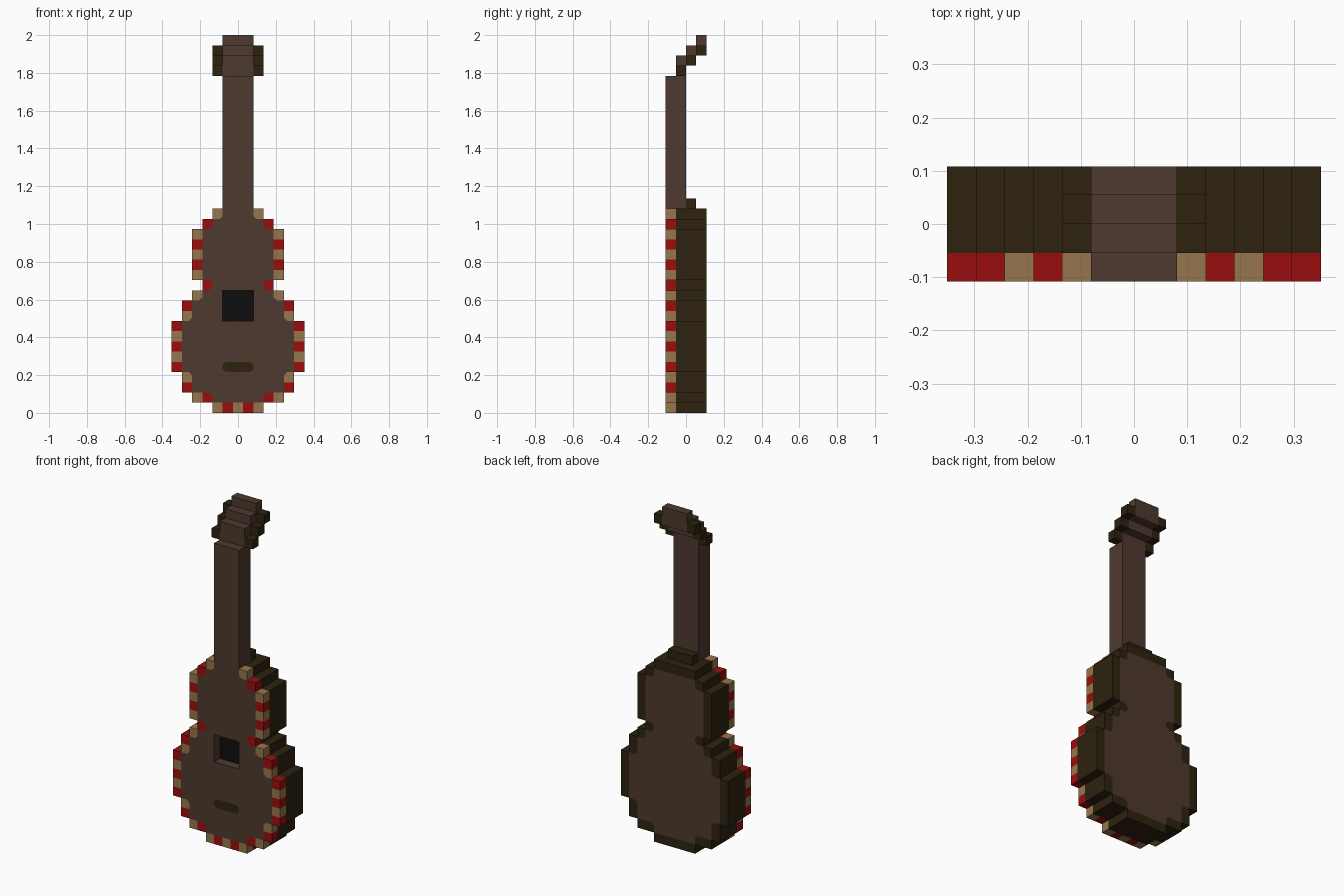
import bpy

if "Cube" in bpy.data.objects:
    bpy.data.objects.remove(bpy.data.objects["Cube"], do_unlink=True)

U = 2 / 37          # one block
CUT = 0.3           # corner cut on painted shapes, in blocks


def lin(c):
    c /= 255
    return c / 12.92 if c < 0.04045 else ((c + 0.055) / 1.055) ** 2.4


def material(name, rgb):
    m = bpy.data.materials.new(name)
    m.use_nodes = True
    col = (*[lin(c) for c in rgb], 1)
    m.diffuse_color = col
    bsdf = next(n for n in m.node_tree.nodes if n.type == 'BSDF_PRINCIPLED')
    bsdf.inputs["Base Color"].default_value = col
    bsdf.inputs["Roughness"].default_value = 0.9
    return m


BROWN, DARK, RED, TAN, BLACK = range(5)
MATS = [material("brown wood", (78, 58, 47)),
        material("dark wood", (45, 34, 15)),
        material("red inlay", (154, 13, 14)),
        material("tan inlay", (150, 118, 76)),
        material("sound hole black", (13, 13, 14))]


def add_object(name, verts, faces, colours):
    me = bpy.data.meshes.new(name)
    me.from_pydata([(x * U, (y - 2) * U, z * U) for x, y, z in verts], [], faces)
    for m in MATS:
        me.materials.append(m)
    for p, c in zip(me.polygons, colours):
        p.material_index = c
    ob = bpy.data.objects.new(name, me)
    bpy.context.collection.objects.link(ob)
    return ob


def box(name, x, y, z, colour):
    """Box from block ranges (x centred on 0, y counted from the front)."""
    verts = [(a, b, c) for a in x for b in y for c in z]
    faces = [(0, 1, 3, 2), (4, 6, 7, 5), (0, 4, 5, 1),
             (2, 3, 7, 6), (0, 2, 6, 4), (1, 5, 7, 3)]
    return add_object(name, verts, faces, [colour] * 6)


def slab(name, cells, y0, y1, front, back, side):
    """Layer of blocks; front, back and side give the colour of a cell's faces."""
    verts, faces, cols = [], [], []

    def face(pts, colour):
        faces.append(tuple(range(len(verts), len(verts) + len(pts))))
        verts.extend(pts)
        cols.append(colour)

    def cap(cell, y, rule, flip):
        i, k = cell
        colour, poly = rule(cell), []
        for a, b in ((-1, -1), (1, -1), (1, 1), (-1, 1)):
            x, z = i + a / 2, k + 0.5 + b / 2
            near = [(i + a, k), (i, k + b), (i + a, k + b)]
            # painted corners that poke into the panel are cut off
            if colour != BROWN and all(n in cells and rule(n) == BROWN for n in near):
                pz, px = (x, y, z - b * CUT), (x - a * CUT, y, z)
                pair = [pz, px] if a * b > 0 else [px, pz]
                poly += pair
                tri = [pair[0], (x, y, z), pair[1]]
                face(tri[::-1] if flip else tri, BROWN)
            else:
                poly.append((x, y, z))
        face(poly[::-1] if flip else poly, colour)

    for cell in sorted(cells):
        i, k = cell
        cap(cell, y0, front, False)
        cap(cell, y1, back, True)
        l, r, b, t = i - 0.5, i + 0.5, k, k + 1
        for n, (xa, za), (xb, zb) in (((i, k - 1), (l, b), (r, b)), ((i + 1, k), (r, b), (r, t)),
                                      ((i, k + 1), (r, t), (l, t)), ((i - 1, k), (l, t), (l, b))):
            if n not in cells:
                face([(xb, y0, zb), (xa, y0, za), (xa, y1, za), (xb, y1, zb)], side(cell))
    return add_object(name, verts, faces, cols)


# Body outline: half width in blocks for each row, bottom to top
HALF = [2, 4, 5, 5, 6, 6, 6, 6, 6, 5, 5, 4, 3, 4, 4, 4, 4, 4, 3, 2]
body = {(i, k) for k, h in enumerate(HALF) for i in range(-h, h + 1)}
hole = {(i, k) for i in (-1, 0, 1) for k in (9, 10, 11)}


def is_rim(cell):
    i, k = cell
    return any(n not in body for n in ((i - 1, k), (i + 1, k), (i, k - 1), (i, k + 1)))


def front_colour(cell):
    i, k = cell
    if k == 4 and abs(i) <= 1:                      # bridge
        return DARK
    if not is_rim(cell) or (k == 19 and abs(i) <= 1):
        return BROWN
    odd = abs(i) % 2 if k < 2 else (k + 1) % 2      # alternating inlay
    return RED if odd else TAN


# Front board with inlaid rim, bridge and sound hole opening
slab("front_board", body - hole, 0, 1, front_colour, front_colour, front_colour)

# Body shell: dark sides, brown back panel, black floor in the hole
slab("body_shell", body, 1, 4,
     lambda c: BLACK if c in hole else DARK,
     lambda c: DARK if is_rim(c) else BROWN,
     lambda c: DARK)

# Neck and its heel
box("neck", (-1.5, 1.5), (0, 2), (20, 33), BROWN)
box("neck_heel", (-1.5, 1.5), (2, 3), (20, 21), DARK)

# Stepped headstock leaning back, with a peg on each side of each step
for s in range(3):
    y = (1 + s, 2 + s)
    box(f"headstock_step_{s + 1}", (-1.5, 1.5), y, (33 + s, 35 + s), BROWN)
    for side, x in (("left", (1.5, 2.5)), ("right", (-2.5, -1.5))):
        box(f"{side}_peg_{s + 1}", x, y, (33 + s, 34 + s), DARK)
